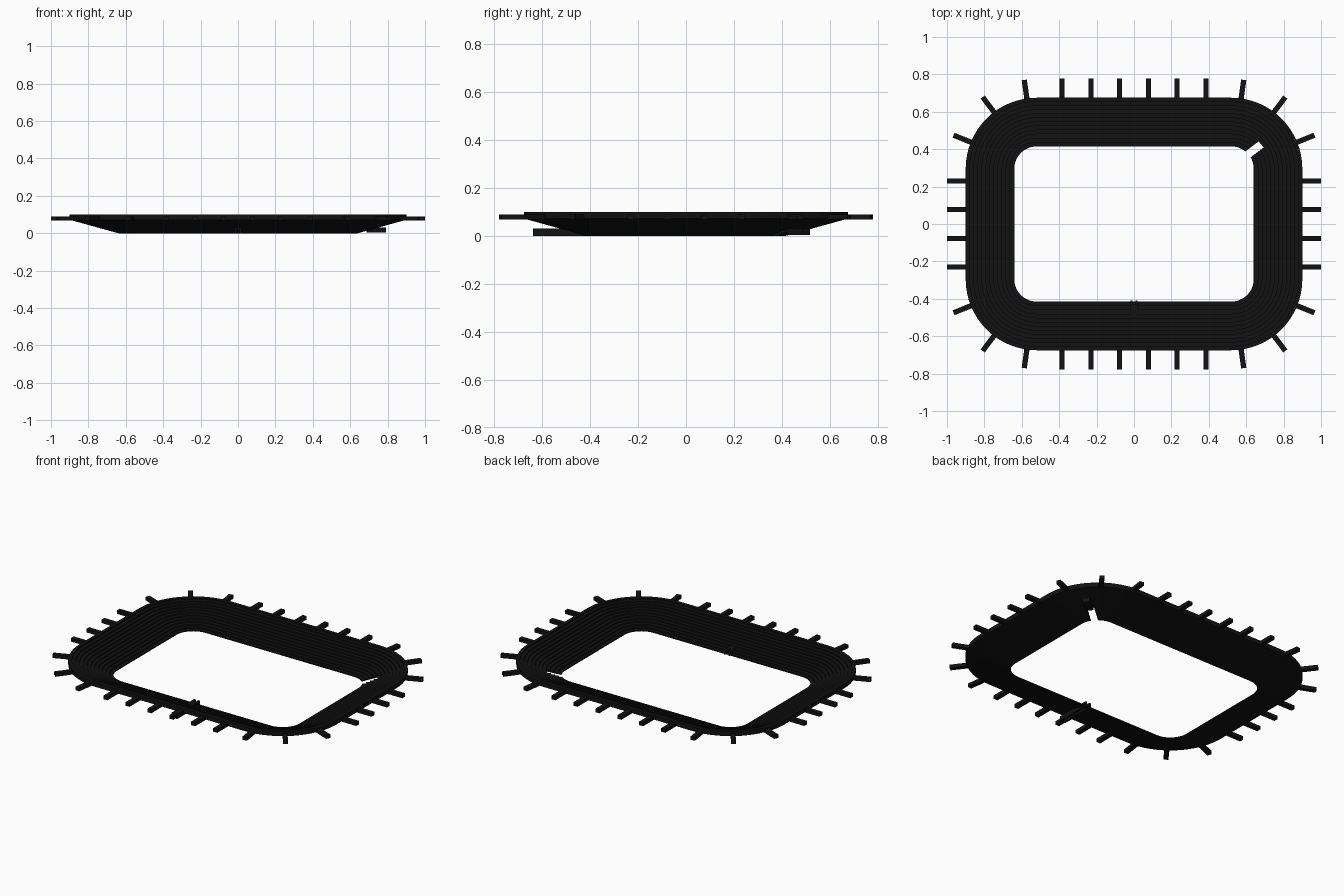
import bpy, bmesh, math
from mathutils import Matrix, Vector

if "Cube" in bpy.data.objects:
    bpy.data.objects.remove(bpy.data.objects["Cube"])

mat = bpy.data.materials.new("black")
mat.diffuse_color = (0.006, 0.006, 0.006, 1)
mat.use_nodes = True
mat.node_tree.nodes["Principled BSDF"].inputs["Base Color"].default_value = mat.diffuse_color
CX, CY, R0 = 0.52, 0.295, 0.12      # corner arc centres and inner radius
TIERS, RUN = 12, 0.26


def finish(bm, name):
    bmesh.ops.recalc_face_normals(bm, faces=bm.faces)
    me = bpy.data.meshes.new(name)
    bm.to_mesh(me)
    bm.free()
    ob = bpy.data.objects.new(name, me)
    bpy.context.collection.objects.link(ob)
    me.materials.append(mat)
    return ob


def radial_box(name, origin, ang, r0, r1, w, z0, z1):
    """Box running outward from origin along ang, from r0 to r1."""
    bm = bmesh.new()
    bmesh.ops.create_cube(bm, size=1)
    m = (Matrix.Translation((origin[0], origin[1], 0)) @ Matrix.Rotation(ang, 4, 'Z')
         @ Matrix.Translation(((r0 + r1) / 2, 0, (z0 + z1) / 2))
         @ Matrix.Diagonal((r1 - r0, w, z1 - z0, 1)))
    bm.transform(m)
    return finish(bm, name)


# Stepped seating profile swept around a rounded rectangle
profile = [(0.0, 0.0)]
for i in range(TIERS):
    z = 0.008 + (0.1 - 0.008) * i / (TIERS - 1)
    profile += [(RUN * i / TIERS, z), (RUN * (i + 1) / TIERS, z)]
profile.append((RUN, 0.072))

path = []
N = 16
for k, (sx, sy) in enumerate([(1, 1), (-1, 1), (-1, -1), (1, -1)]):
    for j in range(N + 1):
        a = math.pi / 2 * (k + j / N)
        path.append((sx * CX, sy * CY, math.cos(a), math.sin(a)))

bm = bmesh.new()
rings = [[bm.verts.new((cx + (R0 + o) * c, cy + (R0 + o) * s, z)) for o, z in profile]
         for cx, cy, c, s in path]
for i, a in enumerate(rings):
    b = rings[(i + 1) % len(rings)]
    for j in range(len(profile)):
        k = (j + 1) % len(profile)
        bm.faces.new((a[j], b[j], b[k], a[k]))
bowl = finish(bm, "seating_bowl")

# Corner entrance cut through the lower tiers
TA = math.radians(37)
ORG = (0.52, 0.305)
cut = radial_box("corner_cutter", ORG, TA, 0.05, 0.225, 0.042, -0.02, 0.036)
cut.hide_render = True
mod = bowl.modifiers.new("entrance", 'BOOLEAN')
mod.object = cut
mod.operation = 'DIFFERENCE'
mod.solver = 'EXACT'
bpy.context.view_layer.objects.active = bowl
bpy.ops.object.modifier_apply(modifier=mod.name)
bpy.data.objects.remove(cut)
radial_box("corner_tunnel", ORG, TA, 0.225, 0.325, 0.042, 0.003, 0.03)

# Front entrance tunnel: two walls and a roof
front = -math.pi / 2
for x in (-0.014, 0.014):
    radial_box("front_tunnel_wall", (x, 0), front, 0.41, 0.638, 0.012, 0, 0.03)
radial_box("front_tunnel_roof", (0, 0), front, 0.43, 0.638, 0.04, 0.024, 0.03)

# Roof struts around the rim
Z0, Z1 = 0.068, 0.09
for s in (-1, 1):
    for x in (-0.385, -0.23, -0.077, 0.077, 0.23, 0.385):
        radial_box("strut", (x, 0), s * math.pi / 2, 0.66, 0.778, 0.028, Z0, Z1)
    for y in (-0.23, -0.077, 0.077, 0.23):
        radial_box("strut", (0, y), 0 if s > 0 else math.pi, 0.88, 1.0, 0.028, Z0, Z1)
    for t in (-1, 1):
        for deg in (22, 53, 82):
            a = math.radians(deg)
            ang = math.atan2(t * math.sin(a), s * math.cos(a))
            radial_box("strut", (s * CX, t * CY), ang, 0.36, 0.48, 0.028, Z0, Z1)
